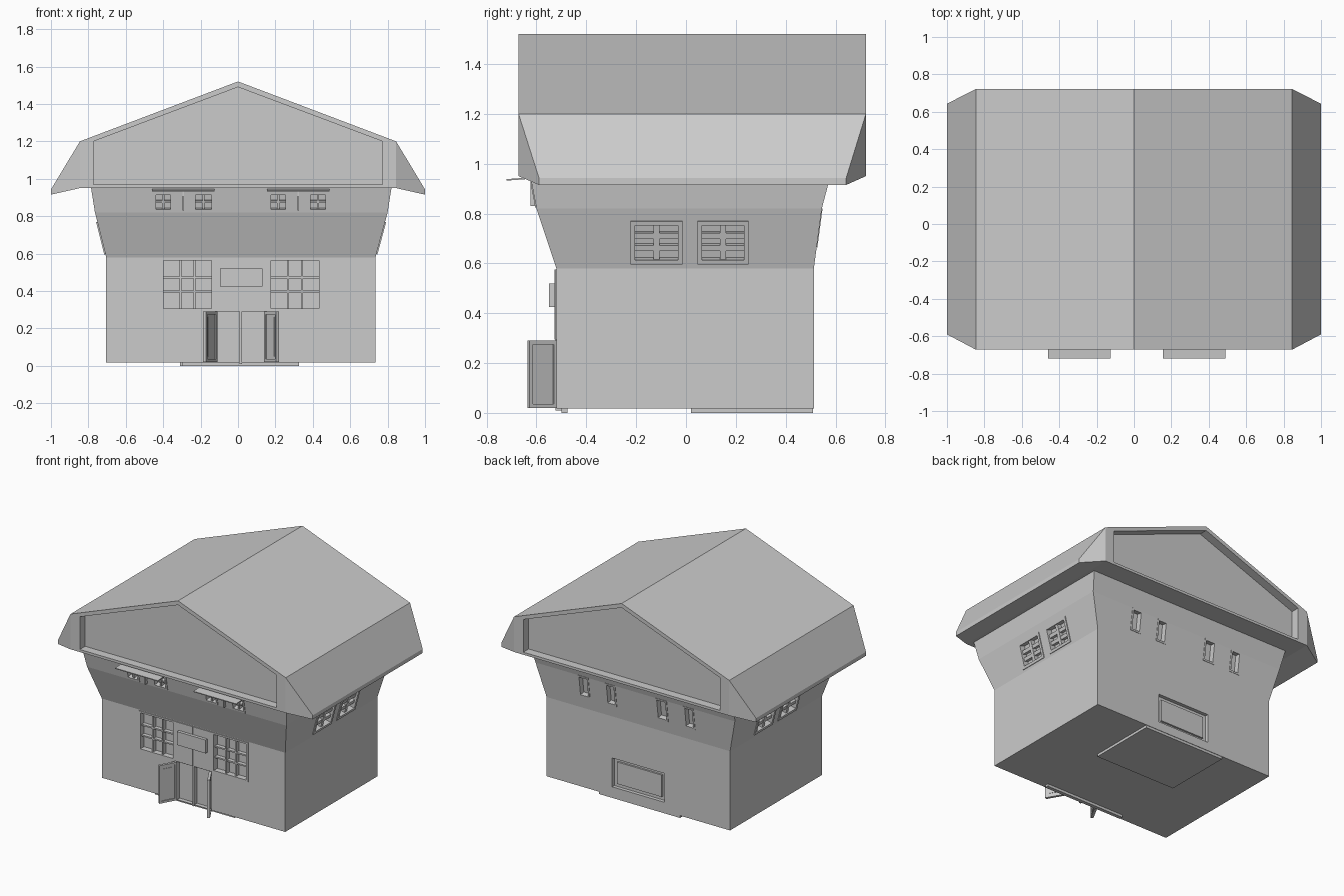
import bpy, bmesh
from mathutils import Matrix, Vector

if "Cube" in bpy.data.objects:
    bpy.data.objects.remove(bpy.data.objects["Cube"])

# wall rings: z, x min, x max, y front, y back
RINGS = [(.018, -.705, .735, -.52, .513), (.58, -.705, .735, -.52, .513),
         (.82, -.765, .80, -.60, .545), (.96, -.787, .822, -.627, .582)]
SIDES = {'left': (1, (0, -1, 0)), 'right': (2, (0, 1, 0)),
         'front': (3, (1, 0, 0)), 'back': (4, (-1, 0, 0))}


def finish(name, bm):
    bmesh.ops.recalc_face_normals(bm, faces=bm.faces[:])
    me = bpy.data.meshes.new(name)
    bm.to_mesh(me)
    bm.free()
    ob = bpy.data.objects.new(name, me)
    bpy.context.collection.objects.link(ob)
    return ob


def box(bm, lo, hi, m=Matrix()):
    lo, hi = Vector(lo), Vector(hi)
    s = hi - lo
    bmesh.ops.create_cube(bm, size=1, matrix=m @ Matrix.Translation((lo + hi) / 2)
                          @ Matrix.Diagonal((s.x, s.y, s.z, 1)))


def boxes(name, *pairs):
    bm = bmesh.new()
    for lo, hi in pairs:
        box(bm, lo, hi)
    return finish(name, bm)


def ring(bm, m, w, h, t, n0, n1):
    """Rectangular frame in a local (across, up, outward) space."""
    box(bm, (0, 0, n0), (t, h, n1), m)
    box(bm, (w - t, 0, n0), (w, h, n1), m)
    box(bm, (t, 0, n0), (w - t, t, n1), m)
    box(bm, (t, h - t, n0), (w - t, h, n1), m)


def frame_matrix(origin, across, up):
    u, v = Vector(across).normalized(), Vector(up).normalized()
    m = Matrix((u, v, u.cross(v))).transposed().to_4x4()
    m.translation = origin
    return m


def wall_at(col, z):
    for a, b in zip(RINGS, RINGS[1:]):
        if z <= b[0]:
            break
    f = (z - a[0]) / (b[0] - a[0])
    return a[col] + f * (b[col] - a[col])


def on_wall(side, a, b, z0, z1):
    """Local frame, width and height of a patch lying on a wall."""
    col, across = SIDES[side]
    start = a if sum(across) > 0 else b
    def point(z):
        d = wall_at(col, z)
        return Vector((d, start, z)) if col < 3 else Vector((start, d, z))
    p, q = point(z0), point(z1)
    return frame_matrix(p, across, q - p), abs(b - a), (q - p).length


cut = bmesh.new()


def window(name, side, a, b, z0, z1, cols=(), rows=(), t=.012, bar=.012, depth=.035, out=.006):
    m, w, h = on_wall(side, a, b, z0, z1)
    box(cut, (0, 0, -depth), (w, h, .05), m)
    bm = bmesh.new()
    ring(bm, m, w, h, t, -depth, out)
    for c in cols:
        box(bm, (c * w - bar / 2, t, -depth), (c * w + bar / 2, h - t, -.004), m)
    for r in rows:
        box(bm, (t, r * h - bar / 2, -depth), (w - t, r * h + bar / 2, -.007), m)
    return finish(name, bm)


# walls
bm = bmesh.new()
loops = [[bm.verts.new(p) for p in ((x0, y0, z), (x1, y0, z), (x1, y1, z), (x0, y1, z))]
         for z, x0, x1, y0, y1 in RINGS]
for lo, hi in zip(loops, loops[1:]):
    for i in range(4):
        j = (i + 1) % 4
        bm.faces.new((lo[i], lo[j], hi[j], hi[i]))
bm.faces.new(loops[0])
bm.faces.new(loops[-1])
walls = finish('walls', bm)

# shop windows
for n, a, b in (('left', -.41, -.13), ('right', .165, .445)):
    window('shop_window_' + n, 'front', a, b, .295, .575, (.365, .635), (.365, .635), bar=.01)

# upper front and back windows
for i, (a, b) in enumerate(((-.45, -.35), (-.24, -.13), (.165, .265), (.375, .48))):
    window(f'upper_front_window_{i}', 'front', a, b, .825, .925, (.5,), (.5,), out=.004)
    window(f'upper_back_window_{i}', 'back', a + .01, b - .01, .665, .82, out=.003)

# side windows with a post and two cross bars
for side in ('left', 'right'):
    for i, (a, b) in enumerate(((-.222, -.014), (.046, .251))):
        window(f'{side}_window_{i}', side, a, b, .597, .77, (.5,), (.36, .64), t=.018, bar=.024)

# back panel
window('back_panel_frame', 'back', -.2, .23, .07, .295, t=.01, depth=.025, out=0)
m, w, h = on_wall('back', -.2, .23, .07, .295)
bm = bmesh.new()
box(bm, (.04, .035, -.03), (w - .04, h - .035, -.012), m)
finish('back_panel', bm)

# doorway recess with centre post and transom panels
box(cut, (-.115, -.6, .02), (.145, -.49, .29))
boxes('door_post', ((.009, -.524, .01), (.021, -.485, .295)))
boxes('transom_panels', ((-.13, -.528, .295), (.013, -.51, .575)),
      ((.017, -.528, .295), (.165, -.51, .575)))
boxes('blank_sign', ((-.095, -.55, .425), (.13, -.52, .52)))

# open doors
for n, hinge, tip in (('left', -.118, -.178), ('right', .148, .212)):
    p, q = Vector((hinge, -.522, .02)), Vector((tip, -.632, .02))
    m, w = frame_matrix(p, q - p, (0, 0, 1)), (q - p).length
    bm = bmesh.new()
    ring(bm, m, w, .27, .015, -.009, .009)
    box(bm, (.015, .015, -.003), (w - .015, .255, .003), m)
    for s in (-1, 1):
        box(bm, (.03, .03, min(0, s * .006)), (w - .03, .24, max(0, s * .006)), m)
    finish('door_' + n, bm)

# hollow the openings out of the walls
def carve(ob, bm):
    tool = finish('cutter', bm)
    tool.hide_render = True
    mod = ob.modifiers.new('openings', 'BOOLEAN')
    mod.operation, mod.solver, mod.object = 'DIFFERENCE', 'EXACT', tool
    bpy.context.view_layer.objects.active = ob
    bpy.ops.object.modifier_apply(modifier=mod.name)
    bpy.data.objects.remove(tool)


carve(walls, cut)

# base slabs
boxes('door_step', ((-.3, -.5, 0), (.325, -.475, .02)))
boxes('rear_base', ((-.31, .02, 0), (.325, .51, .02)))

# roof: profile with eaves that taper inwards at both ends
F, B, EF, EB = -.672, .722, -.59, .643
half = [(.845, 1.2, F, B), (1, .943, EF, EB), (1, .915, EF, EB), (.845, .95, F, B)]
profile = [(0, 1.52, F, B)] + half + [(-x, z, f, b) for x, z, f, b in reversed(half)]
bm = bmesh.new()
ends = [[bm.verts.new((p[0], p[k], p[1])) for p in profile] for k in (2, 3)]
for i in range(9):
    j = (i + 1) % 9
    bm.faces.new((ends[0][i], ends[0][j], ends[1][j], ends[1][i]))
for e in ends:
    bm.faces.new([e[i] for i in (0, 1, 4, 5, 8)])
    bm.faces.new(e[1:5])
    bm.faces.new(e[5:9])
roof = finish('roof', bm)

# gable recesses
cut = bmesh.new()
gable = [(-.772, .968), (.772, .968), (.772, 1.2), (0, 1.49), (-.772, 1.2)]
for y0, y1 in ((F - .05, F + .06), (B - .06, B + .05)):
    a, b = [[cut.verts.new((x, y, z)) for x, z in gable] for y in (y0, y1)]
    cut.faces.new(a)
    cut.faces.new(b)
    for i in range(5):
        j = (i + 1) % 5
        cut.faces.new((a[i], a[j], b[j], b[i]))
carve(roof, cut)

# awnings over the upper front windows
p, q = Vector((0, -.615, .943)), Vector((0, -.72, .935))
for n, a, b in (('left', -.46, -.125), ('right', .155, .49)):
    m = frame_matrix((a, p.y, p.z), (1, 0, 0), q - p)
    bm = bmesh.new()
    box(bm, (0, 0, -.003), (b - a, (q - p).length, .003), m)
    # stay under the awning
    c = (a + b) / 2
    box(bm, (c - .004, -.625, .83), (c + .004, -.595, .94))
    finish('awning_' + n, bm)
